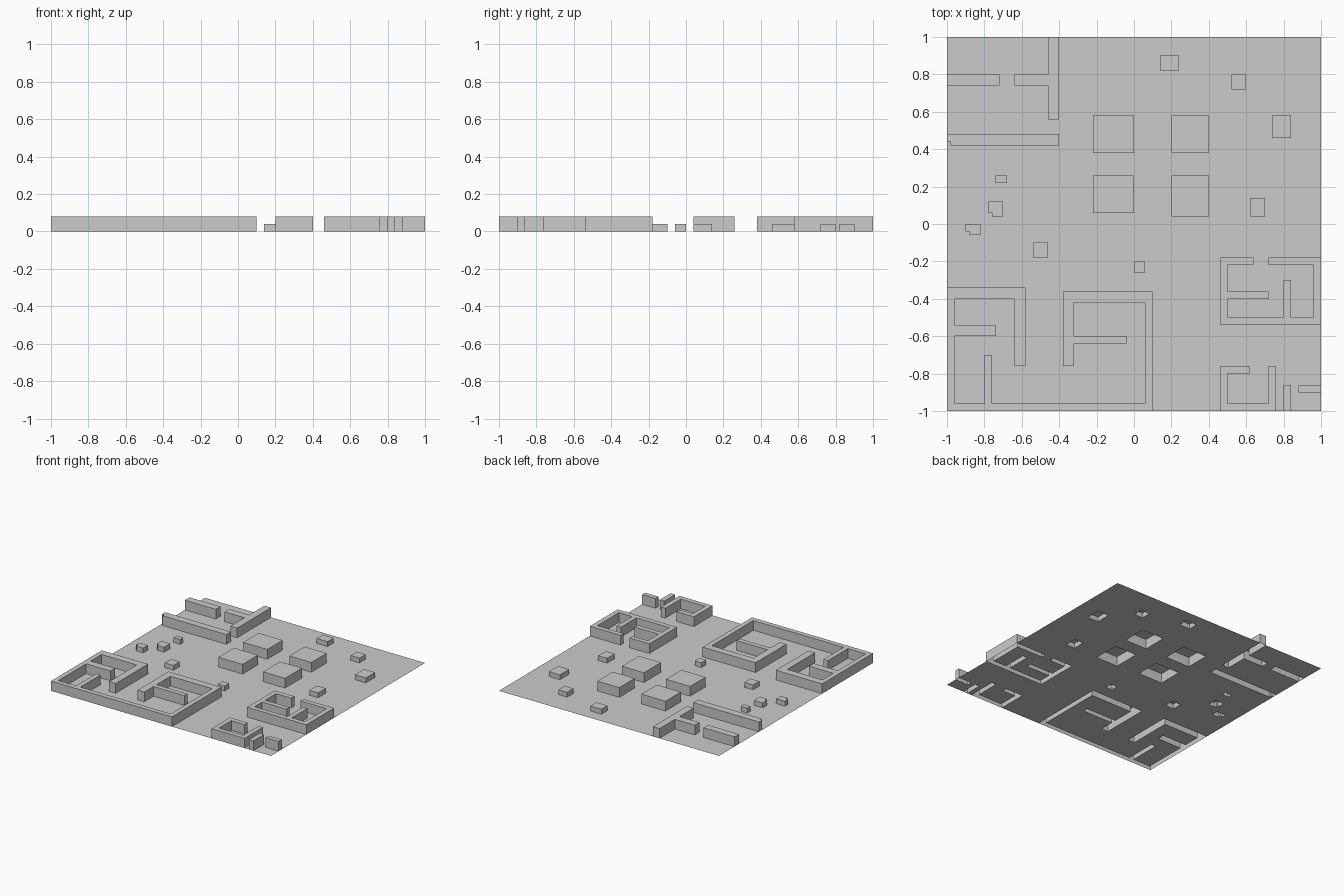
import bpy, bmesh

if "Cube" in bpy.data.objects:
    bpy.data.objects.remove(bpy.data.objects["Cube"])

# Every plan is a list of rectangles (x0, x1, y0, y1) in hundredths of a unit
TALL, LOW = 0.08, 0.04

north_west_walls = [(-100, -72, 74, 80), (-64, -46, 74, 80), (-46, -40, 56, 100),
                    (-98, -40, 42, 48), (-100, -98, 44, 48)]

south_west_rooms = [(-100, -58, -40, -34), (-64, -58, -76, -40), (-100, -96, -100, -40),
                    (-96, -74, -60, -54), (-80, -76, -96, -70), (-96, 10, -100, -96),
                    (-38, 10, -42, -36), (-38, -32, -76, -42), (-32, -4, -64, -60),
                    (6, 10, -96, -42)]

east_rooms = [(46, 64, -22, -18), (72, 100, -22, -18), (46, 50, -54, -22),
              (96, 100, -54, -22), (50, 96, -54, -50), (50, 72, -40, -36),
              (80, 84, -50, -30)]

south_east_rooms = [(46, 62, -80, -76), (46, 50, -100, -80), (50, 72, -100, -96),
                    (72, 76, -100, -76), (80, 84, -100, -86), (88, 100, -90, -86)]

central_blocks = [(-22, 0, 38, 58), (20, 40, 38, 58), (-22, 0, 6, 26), (20, 40, 4, 26)]

scattered_crates = [(14, 24, 82, 90), (52, 60, 72, 80), (74, 84, 46, 58), (62, 70, 4, 14),
                    (0, 6, -26, -20), (-54, -46, -18, -10), (-74, -68, 22, 26),
                    (-90, -82, -4, 0), (-88, -82, -6, -4),
                    (-78, -70, 6, 12), (-76, -70, 4, 6)]

parts = [("north_west_walls", north_west_walls, TALL),
         ("south_west_rooms", south_west_rooms, TALL),
         ("east_rooms", east_rooms, TALL),
         ("south_east_rooms", south_east_rooms, TALL),
         ("central_blocks", central_blocks, TALL),
         ("scattered_crates", scattered_crates, LOW)]

# Shared grid lines taken from all the rectangle edges
rects = [r for _, plan, _ in parts for r in plan]
xs = sorted({-100, 100} | {v for r in rects for v in r[:2]})
ys = sorted({-100, 100} | {v for r in rects for v in r[2:]})


def cells_of(plan):
    return {(i, j) for x0, x1, y0, y1 in plan
            for i in range(len(xs) - 1) if x0 <= xs[i] < x1
            for j in range(len(ys) - 1) if y0 <= ys[j] < y1}


def build(name, cells, height):
    """Flat top over the cells, plus outer walls down to the floor (open below)."""
    bm = bmesh.new()
    cache = {}

    def vert(i, j, z):
        if (i, j, z) not in cache:
            cache[i, j, z] = bm.verts.new((xs[i] / 100, ys[j] / 100, z))
        return cache[i, j, z]

    for i, j in sorted(cells):
        ring = [(i, j), (i + 1, j), (i + 1, j + 1), (i, j + 1)]
        bm.faces.new([vert(*p, height) for p in ring])
        if height == 0:
            continue
        neighbours = [(i, j - 1), (i + 1, j), (i, j + 1), (i - 1, j)]
        for k, n in enumerate(neighbours):
            if n not in cells:
                a, b = ring[k], ring[(k + 1) % 4]
                bm.faces.new([vert(*a, 0), vert(*b, 0), vert(*b, height), vert(*a, height)])
    mesh = bpy.data.meshes.new(name)
    bm.to_mesh(mesh)
    bm.free()
    bpy.context.collection.objects.link(bpy.data.objects.new(name, mesh))


# Raised parts
for name, plan, height in parts:
    build(name, cells_of(plan), height)

# Floor sheet, left open under every raised part
everything = cells_of([(-100, 100, -100, 100)])
build("floor", everything - cells_of(rects), 0)
